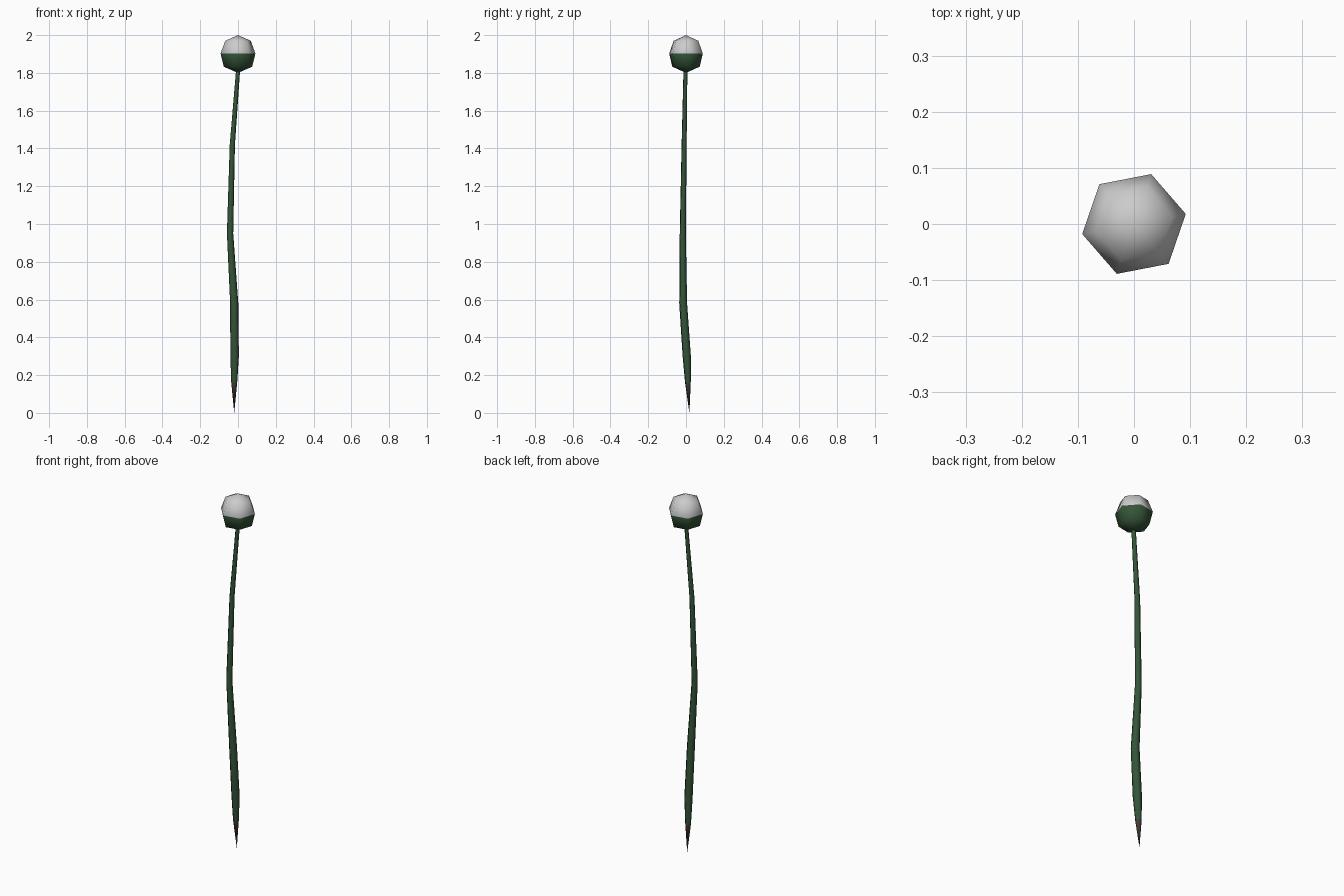
import bpy, bmesh, math

if "Cube" in bpy.data.objects:
    bpy.data.objects.remove(bpy.data.objects["Cube"])


def material(name, color):
    m = bpy.data.materials.new(name)
    m.diffuse_color = (*color, 1)
    m.use_nodes = True
    m.node_tree.nodes["Principled BSDF"].inputs["Base Color"].default_value = m.diffuse_color
    return m


def loft(name, rings, sides, phase, mats, band_mats):
    """Skin rings (x, y, z, radius) from bottom to top; zero radius makes a point."""
    bm = bmesh.new()
    loops = []
    for x, y, z, r in rings:
        if r == 0:
            loops.append([bm.verts.new((x, y, z))] * sides)
            continue
        loop = []
        for i in range(sides):
            a = phase + math.tau * i / sides
            loop.append(bm.verts.new((x + r * math.cos(a), y + r * math.sin(a), z)))
        loops.append(loop)
    for (low, high), mat in zip(zip(loops, loops[1:]), band_mats):
        for i in range(sides):
            j = (i + 1) % sides
            quad = [low[i], low[j], high[j], high[i]]
            face = bm.faces.new(list(dict.fromkeys(quad)))
            face.material_index = mat
            face.smooth = True
    if rings[-1][3] > 0:
        bm.faces.new(loops[-1])
    bmesh.ops.recalc_face_normals(bm, faces=bm.faces)
    mesh = bpy.data.meshes.new(name)
    bm.to_mesh(mesh)
    bm.free()
    for m in mats:
        mesh.materials.append(m)
    obj = bpy.data.objects.new(name, mesh)
    bpy.context.collection.objects.link(obj)
    return obj


green = material("dark_green", (0.035, 0.09, 0.04))
brown = material("root_brown", (0.06, 0.045, 0.035))
grey = material("bud_grey", (0.6, 0.6, 0.6))

# Slightly crooked stem tapering to a brown root point
stem = [(-0.02, 0.018, 0.0, 0),
        (-0.02, 0.010, 0.16, 0.016),
        (-0.018, 0.004, 0.30, 0.023),
        (-0.020, -0.015, 0.58, 0.022),
        (-0.042, -0.017, 0.95, 0.017),
        (-0.030, -0.010, 1.42, 0.014),
        (0.000, -0.003, 1.81, 0.011)]
loft("stem", stem, 6, math.radians(11), [green, brown], [1, 0, 0, 0, 0, 0])

# Round six-sided bud, green underneath and grey on top
bud = [(0, 0, 1.80, 0),
       (0, 0, 1.833, 0.077),
       (0, 0, 1.903, 0.094),
       (0, 0, 1.970, 0.069),
       (0, 0, 2.00, 0)]
loft("bud", bud, 6, math.radians(11), [green, grey], [0, 0, 1, 1])
